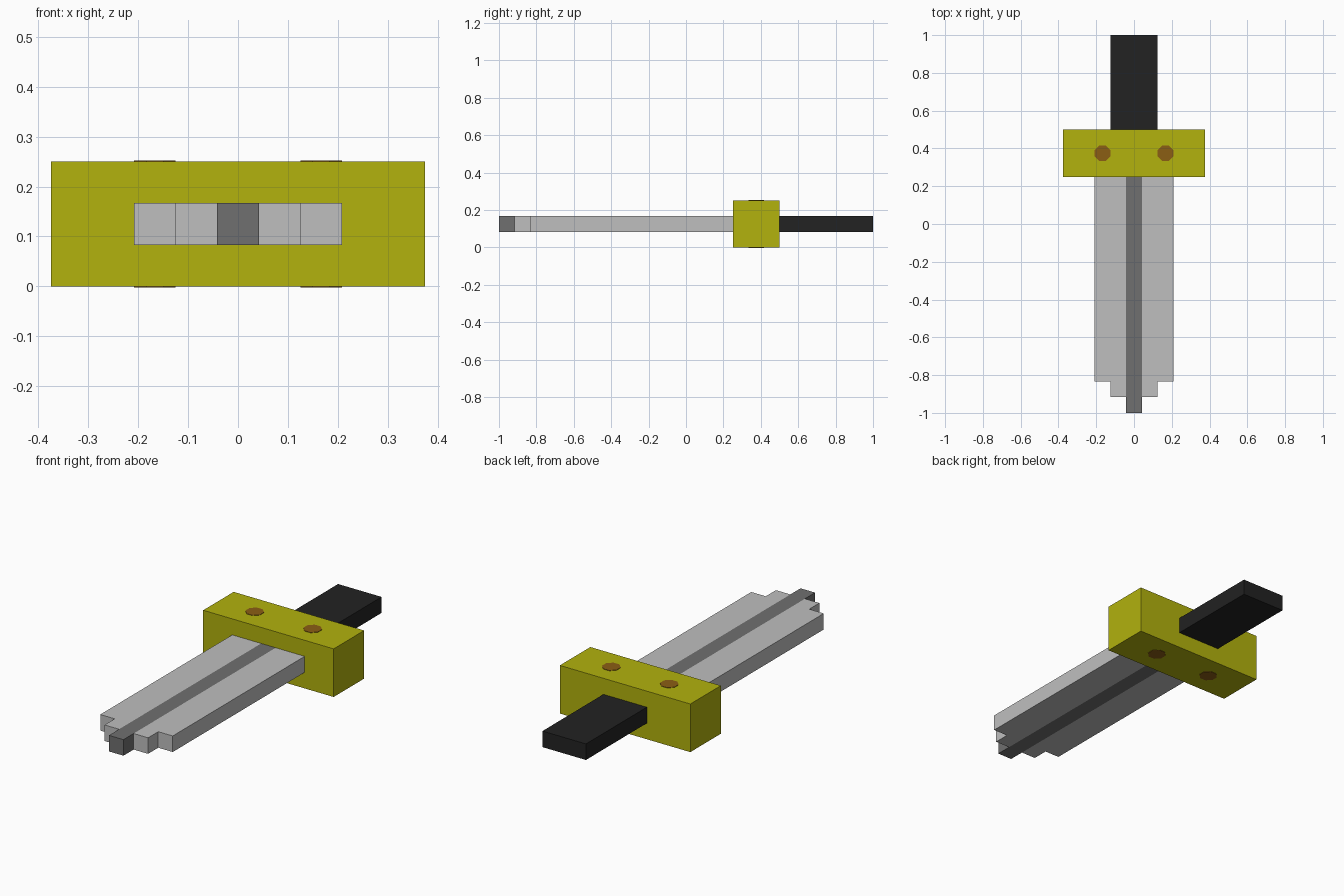
import bpy
import bmesh
import math
from mathutils import Matrix

cube = bpy.data.objects.get("Cube")
if cube:
    bpy.data.objects.remove(cube, do_unlink=True)

U = 1 / 24  # grid unit of the blocky design


def material(name, rgb):
    m = bpy.data.materials.new(name)
    m.use_nodes = True
    m.diffuse_color = (*rgb, 1)
    m.node_tree.nodes["Principled BSDF"].inputs["Base Color"].default_value = (*rgb, 1)
    return m


steel = material("light steel", (0.52, 0.52, 0.52))
dark_steel = material("dark steel", (0.162, 0.162, 0.162))
gold = material("gold", (0.445, 0.445, 0.004))
bronze = material("bronze", (0.258, 0.112, 0.007))
black = material("black grip", (0.016, 0.016, 0.016))


def add_object(name, bm, mat):
    bmesh.ops.recalc_face_normals(bm, faces=bm.faces)
    mesh = bpy.data.meshes.new(name)
    bm.to_mesh(mesh)
    bm.free()
    mesh.materials.append(mat)
    obj = bpy.data.objects.new(name, mesh)
    bpy.context.collection.objects.link(obj)
    return obj


def slab(name, outline, z0, z1, mat):
    """Extrude an outline, given in grid units, from z0 to z1."""
    bm = bmesh.new()
    face = bm.faces.new([bm.verts.new((x * U, y * U, z0 * U)) for x, y in outline])
    top = bmesh.ops.extrude_face_region(bm, geom=[face])["geom"]
    bmesh.ops.translate(bm, vec=(0, 0, (z1 - z0) * U),
                        verts=[v for v in top if isinstance(v, bmesh.types.BMVert)])
    return add_object(name, bm, mat)


def box(name, half_x, y0, y1, z0, z1, mat):
    outline = [(-half_x, y0), (half_x, y0), (half_x, y1), (-half_x, y1)]
    return slab(name, outline, z0, z1, mat)


# Grip, guard and the dark central ridge of the blade
box("grip", 3, 12, 24, 2, 4, black)
box("guard", 9, 6, 12, 0, 6, gold)
box("blade_core", 1, -24, 6, 2, 4, dark_steel)

# Stepped blade edges on both sides of the core
for side, s in (("left", 1), ("right", -1)):
    steps = [(1, 6), (1, -22), (3, -22), (3, -20), (5, -20), (5, 6)]
    slab(f"blade_edge_{side}", [(s * x, y) for x, y in steps], 2, 4, steel)

# Flush octagonal rivets on the top and bottom of the guard
for side, s in (("left", 1), ("right", -1)):
    for level, z in (("top", 6 * U), ("bottom", 0)):
        bm = bmesh.new()
        bmesh.ops.create_cone(bm, cap_ends=True, segments=8, radius1=0.045,
                              radius2=0.045, depth=0.004,
                              matrix=Matrix.Translation((s * 4 * U, 9 * U, z))
                              @ Matrix.Rotation(math.pi / 8, 4, "Z"))
        add_object(f"rivet_{level}_{side}", bm, bronze)
